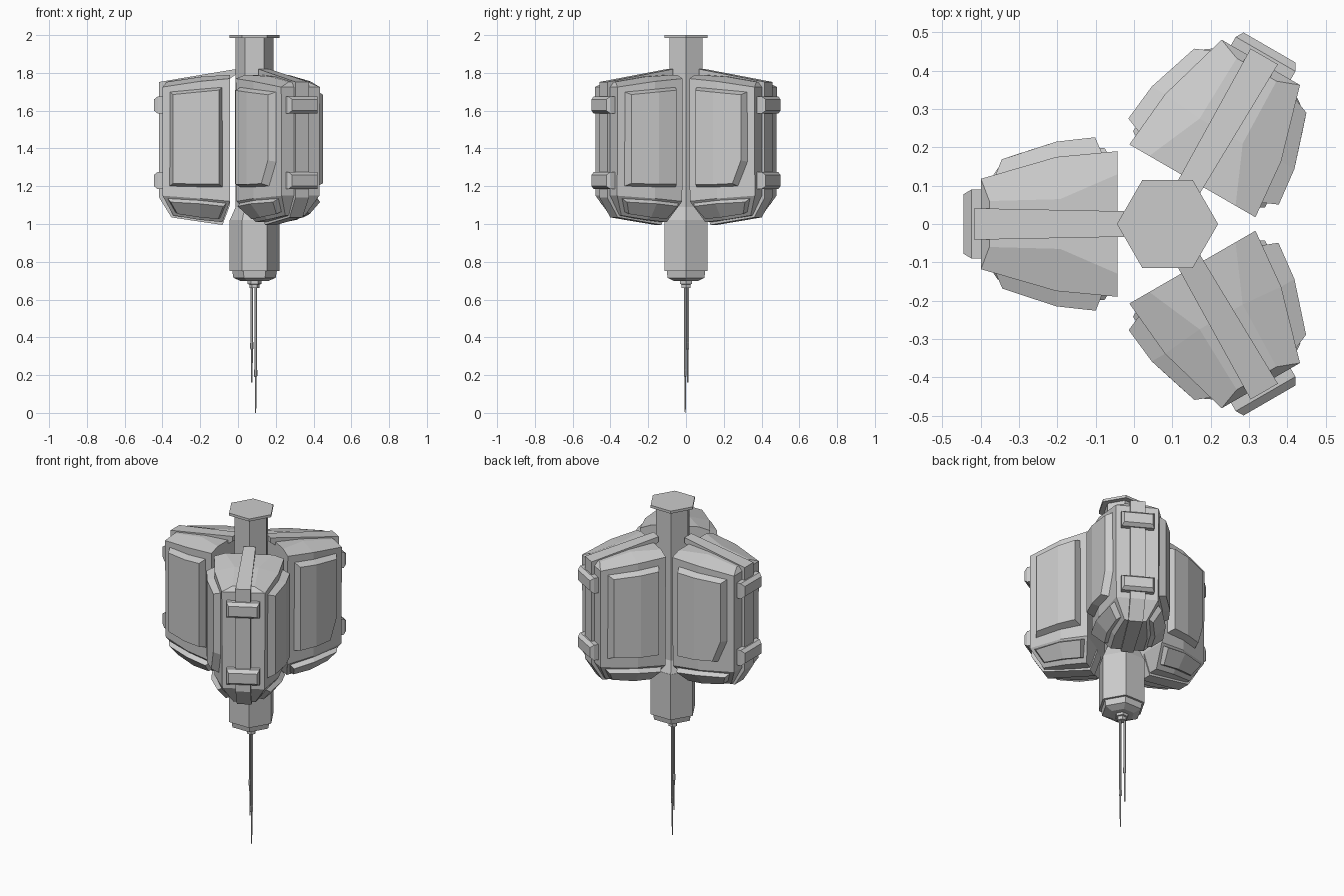
import bpy, bmesh, math
from mathutils import Vector

if "Cube" in bpy.data.objects:
    bpy.data.objects.remove(bpy.data.objects["Cube"])

CX = 0.0875  # axis of the central post


def make(name, verts, faces, angle=0.0):
    """Flat-faced mesh in post-centred space, turned about the post."""
    me = bpy.data.meshes.new(name)
    bm = bmesh.new()
    vs = [bm.verts.new(v) for v in verts]
    for f in faces:
        bm.faces.new([vs[i] for i in f])
    bmesh.ops.recalc_face_normals(bm, faces=bm.faces)
    bm.to_mesh(me)
    bm.free()
    ob = bpy.data.objects.new(name, me)
    ob.location = (CX, 0, 0)
    ob.rotation_euler = (0, 0, angle)
    bpy.context.collection.objects.link(ob)
    return ob


def loft(rings, cap_start=True):
    """Join equal-length rings into a closed skin."""
    n = len(rings[0])
    faces = []
    for r in range(len(rings) - 1):
        a, b = r * n, (r + 1) * n
        faces += [(a + i, a + (i + 1) % n, b + (i + 1) % n, b + i) for i in range(n)]
    last = (len(rings) - 1) * n
    caps = [tuple(range(n))] if cap_start else []
    return [p for r in rings for p in r], faces + caps, last


def turned(name, profile, sides=6, x=0.0, y=0.0):
    """Prism stack from (radius, z) pairs."""
    rings = [[(x + r * math.cos(2 * math.pi * i / sides),
               y + r * math.sin(2 * math.pi * i / sides), z) for i in range(sides)]
             for r, z in profile]
    v, f, last = loft(rings)
    return make(name, v, f + [tuple(range(last, last + sides))])


def plate(name, base, offset, shrink, angle):
    """Raised bevelled plate, bent along its middle points (1 and n-2)."""
    base = [Vector(p) for p in base]
    n = len(base)
    c = sum(base, Vector()) / n
    off = Vector(offset)
    top = []
    for p in base:
        q = p + off
        q.x += (c.x - p.x) * shrink[0]
        q.z += (c.z - p.z) * shrink[1]
        top.append(q)
    for i in (1, n - 2):
        top[i].x = base[i].x
    v, f, k = loft([base, top])
    f = f[:-1]
    for s in (0, n):
        f += [(s, s + 1, s + n - 2, s + n - 1), tuple(range(s + 1, s + n - 1))]
    return make(name, v, f, angle)


def side_v(u):
    """Half width of a pod at distance u from the post."""
    if u < 0.29:
        return 0.19 - (u - 0.13) / 0.16 * 0.015
    return 0.175 - (u - 0.29) / 0.197 * 0.057


# central post, cap, lower housing and probes
turned("post", [(0.1, 1.0), (0.1, 1.99)])
turned("post_cap", [(0.132, 1.985), (0.132, 2.0)])
turned("post_collar", [(0.132, 1.018), (0.1, 1.09)])
turned("lower_housing", [(0.132, 0.75), (0.132, 1.022)])
turned("housing_tip", [(0.07, 0.697), (0.112, 0.715), (0.118, 0.752)])
turned("probe_socket", [(0.026, 0.66), (0.026, 0.68), (0.036, 0.682), (0.036, 0.70)])
turned("long_probe", [(0.003, 0.0), (0.004, 0.19), (0.009, 0.195), (0.009, 0.225),
                      (0.007, 0.23), (0.007, 0.67)], 6, 0.006, -0.004)
turned("short_probe", [(0.004, 0.16), (0.005, 0.335), (0.009, 0.34), (0.009, 0.37),
                       (0.007, 0.375), (0.007, 0.67)], 6, -0.014, 0.009)

# pod body sections: inner, bend and outer corner of each half
SECTIONS = [
    [(.17, .09, 1.01), (.29, .09, 1.022), (.43, .06, 1.045)],
    [(.13, .185, 1.12), (.29, .175, 1.135), (.487, .115, 1.15)],
    [(.13, .19, 1.77), (.29, .175, 1.755), (.487, .118, 1.725)],
    [(.13, .13, 1.79), (.28, .065, 1.78), (.465, .06, 1.752)],
]
# band outline in distance from post and height
BAND = [(.1, 1.82), (.505, 1.752), (.505, 1.14), (.44, 1.035),
        (.17, .995), (.13, 1.1), (.13, 1.77), (.1, 1.79)]

for k, deg in enumerate((180, 60, -60), 1):
    a = math.radians(deg)

    # pod body
    rings = [s + [(u, -v, z) for u, v, z in reversed(s)] for s in SECTIONS]
    v, f, last = loft(rings)
    f += [(last, last + 1, last + 4, last + 5), (last + 1, last + 2, last + 3, last + 4)]
    make(f"pod_body_{k}", v, f, a)

    # centre band wrapping top, outer face and underside
    rings = [[(u, s * (0.033 + 0.02 * (u - 0.1)), z) for u, z in BAND] for s in (-1, 1)]
    v, f, last = loft(rings)
    make(f"pod_band_{k}", v, f + [tuple(range(last, last + len(BAND)))], a)

    for s, side in ((1, "left"), (-1, "right")):
        # side panel, one of the pair has a cut lower corner
        low = [(.45, 1.2)] if s > 0 else [(.40, 1.2), (.45, 1.33)]
        outline = [(.17, 1.195), (.29, 1.195)] + low + [(.45, 1.70), (.29, 1.715), (.17, 1.725)]
        base = [(u, s * (side_v(u) - 0.004), z) for u, z in outline]
        plate(f"{side}_panel_{k}", base, (0, s * 0.044, 0), (0.13, 0.06), a)

        # chin panel on the tapered underside
        chin = [(.18, .105, 1.035), (.29, .108, 1.045), (.42, .078, 1.065),
                (.46, .12, 1.135), (.29, .168, 1.125), (.15, .175, 1.11)]
        plate(f"{side}_chin_{k}", [(u, s * v, z) for u, v, z in chin],
              (0, s * 0.024, -0.014), (0.1, 0.1), a)

    # clips across the outer face
    for z, name in ((1.63, "upper"), (1.23, "lower")):
        rings = [[(u, y * w, z + t * h) for y, t in ((-1, -1), (1, -1), (1, 1), (-1, 1))]
                 for u, w, h in ((.47, .09, .046), (.512, .09, .046), (.532, .078, .03))]
        v, f, last = loft(rings)
        make(f"{name}_clip_{k}", v, f + [tuple(range(last, last + 4))], a)
